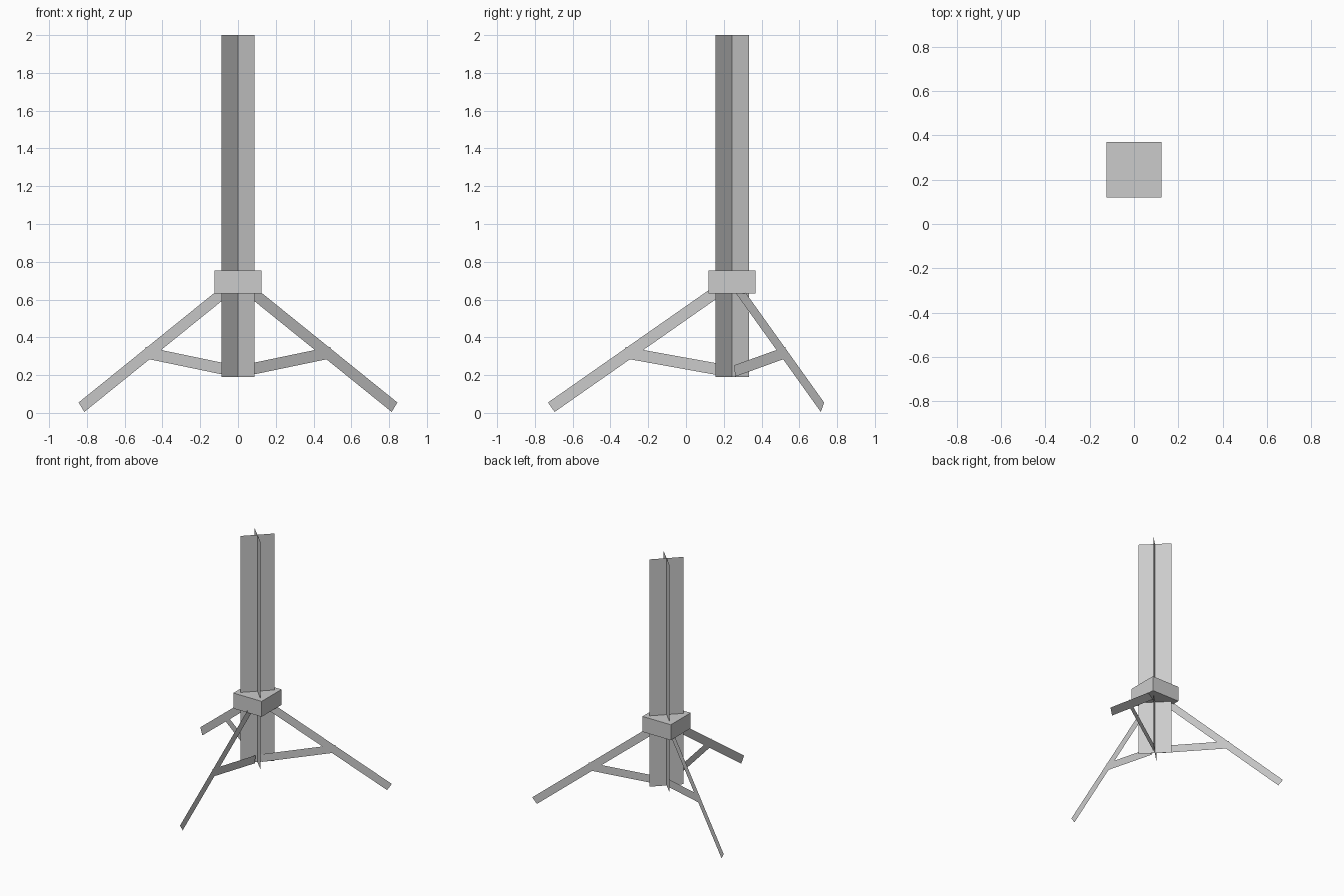
import bpy
from math import radians, cos, sin
from mathutils import Vector

if "Cube" in bpy.data.objects:
    bpy.data.objects.remove(bpy.data.objects["Cube"])

CY = 0.244  # y of the column axis


def mesh_object(name, verts, faces):
    me = bpy.data.meshes.new(name)
    me.from_pydata(verts, [], faces)
    me.update()
    ob = bpy.data.objects.new(name, me)
    bpy.context.collection.objects.link(ob)
    return ob


def flat_bar(name, start, end, width, angle):
    """Flat vertical strip between two (radius, height) points, turned about the axis."""
    a, b = Vector(start), Vector(end)
    d = (b - a).normalized()
    n = Vector((-d.y, d.x)) * width / 2
    corners = [a - n, b - n, b + n, a + n]
    verts = [(p.x * cos(angle), CY + p.x * sin(angle), p.y) for p in corners]
    return mesh_object(name, verts, [(0, 1, 2, 3)])


# Column: two crossed diagonal sheets
for i, deg in enumerate((45, 135)):
    dx, dy = 0.125 * cos(radians(deg)), 0.125 * sin(radians(deg))
    mesh_object(f"column_sheet_{i + 1}",
                [(-dx, CY - dy, 0.19), (dx, CY + dy, 0.19),
                 (dx, CY + dy, 2.0), (-dx, CY - dy, 2.0)],
                [(0, 1, 2, 3)])

# Collar block
bpy.ops.mesh.primitive_cube_add(size=1, location=(0, CY, 0.6925))
collar = bpy.context.object
collar.name = "collar"
collar.scale = (0.25, 0.25, 0.123)

# Three flat legs, each with a brace
for label, deg in (("front", -90), ("right", 30), ("left", 150)):
    ang = radians(deg)
    flat_bar(f"{label}_leg", (0.01, 0.692), (0.957, 0.03), 0.061, ang)
    flat_bar(f"{label}_brace", (0.027, 0.222), (0.57, 0.32), 0.061, ang)
